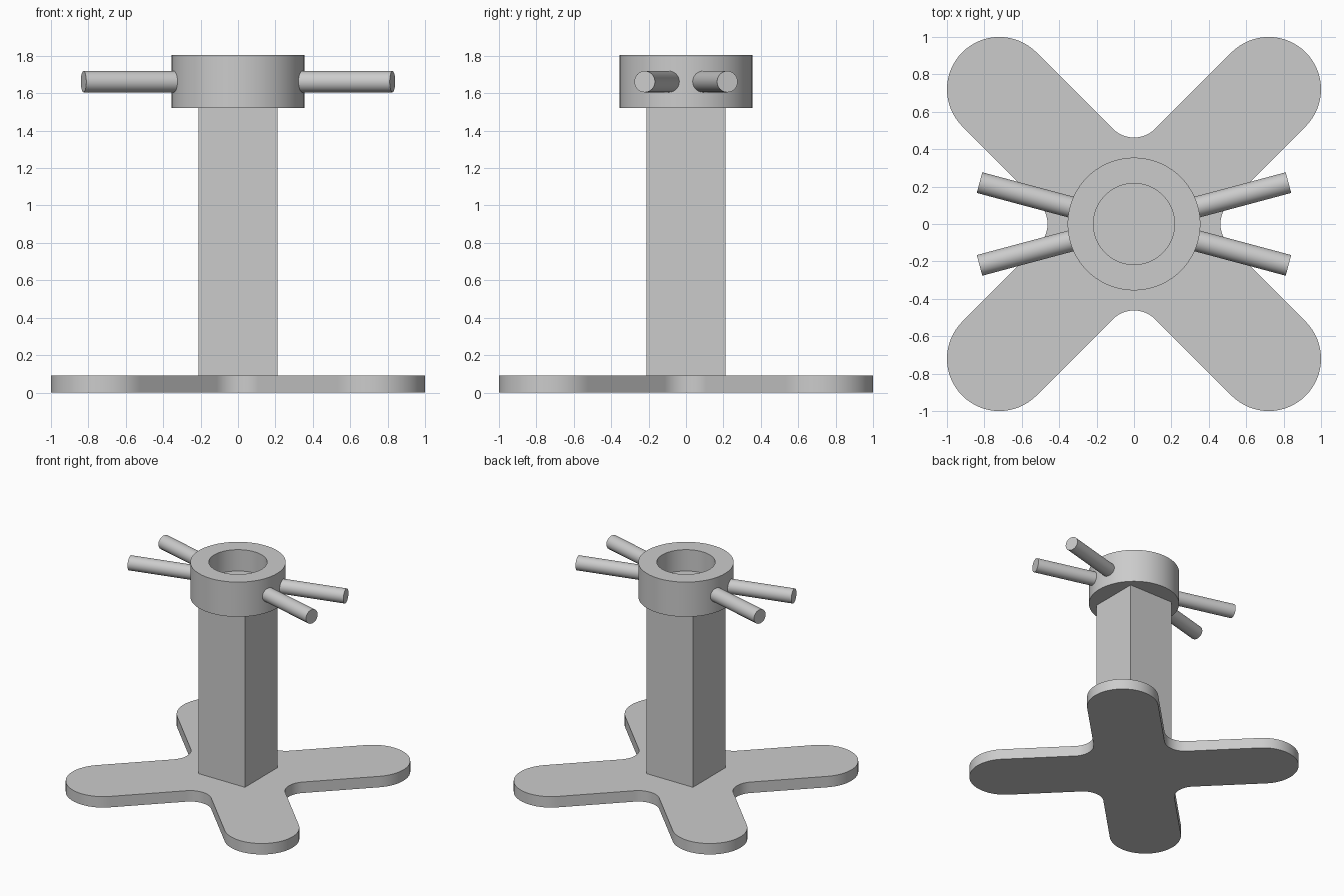
import bpy
import bmesh
from math import pi, sin, cos, sqrt, radians
from mathutils import Matrix, Vector

if "Cube" in bpy.data.objects:
    bpy.data.objects.remove(bpy.data.objects["Cube"])

grey = bpy.data.materials.new("plain_grey")
grey.use_nodes = True
color = (0.6, 0.6, 0.6, 1)
grey.diffuse_color = color
grey.node_tree.nodes["Principled BSDF"].inputs["Base Color"].default_value = color


def finish(bm, name):
    bmesh.ops.recalc_face_normals(bm, faces=bm.faces)
    mesh = bpy.data.meshes.new(name)
    bm.to_mesh(mesh)
    bm.free()
    mesh.materials.append(grey)
    obj = bpy.data.objects.new(name, mesh)
    bpy.context.collection.objects.link(obj)
    bpy.ops.object.select_all(action="DESELECT")
    obj.select_set(True)
    bpy.context.view_layer.objects.active = obj
    bpy.ops.object.shade_smooth_by_angle(angle=radians(30))
    return obj


def arc(cx, cy, r, start, end, steps):
    angles = [start + (end - start) * i / steps for i in range(steps + 1)]
    return [Vector((cx + r * cos(a), cy + r * sin(a), 0)) for a in angles]


# Cross foot: four rounded arms joined by fillets
arm_r, reach, fillet = 0.28, 0.72, 0.16
quarter = arc(reach, reach, arm_r, -pi / 4, 3 * pi / 4, 32)
quarter += arc(0, sqrt(2) * (arm_r + fillet), fillet, -pi / 4, -3 * pi / 4, 12)
bm = bmesh.new()
outline = [Matrix.Rotation(k * pi / 2, 3, "Z") @ p for k in range(4) for p in quarter]
face = bm.faces.new([bm.verts.new(p) for p in outline])
result = bmesh.ops.extrude_face_region(bm, geom=[face])
top = [v for v in result["geom"] if isinstance(v, bmesh.types.BMVert)]
bmesh.ops.translate(bm, verts=top, vec=(0, 0, 0.09))
finish(bm, "cross_foot")

# Square post
bm = bmesh.new()
bottom, height = 0.09, 1.43
bmesh.ops.create_cube(bm, size=1, matrix=Matrix.Translation((0, 0, bottom + height / 2))
                      @ Matrix.Diagonal((0.42, 0.42, height, 1)))
finish(bm, "square_post")

# Round collar with a blind pocket
profile = [(0, 1.63), (0.217, 1.63), (0.217, 1.805), (0.355, 1.805), (0.355, 1.52), (0, 1.52)]
bm = bmesh.new()
points = [bm.verts.new((r, 0, z)) for r, z in profile]
edges = [bm.edges.new(pair) for pair in zip(points, points[1:])]
bmesh.ops.spin(bm, geom=points + edges, axis=(0, 0, 1), cent=(0, 0, 0),
               angle=2 * pi, steps=72)
bmesh.ops.remove_doubles(bm, verts=bm.verts, dist=0.0001)
finish(bm, "collar")

# Four handle rods pointing out from the collar
inner, outer, rod_r = 0.3, 0.855, 0.057
for name, angle in (("back_left", 15), ("back_right", 165),
                    ("front_right", 195), ("front_left", 345)):
    bm = bmesh.new()
    place = (Matrix.Translation((0, 0, 1.662)) @ Matrix.Rotation(radians(angle), 4, "Z")
             @ Matrix.Translation(((inner + outer) / 2, 0, 0)) @ Matrix.Rotation(pi / 2, 4, "Y"))
    bmesh.ops.create_cone(bm, cap_ends=True, segments=32, radius1=rod_r, radius2=rod_r,
                          depth=outer - inner, matrix=place)
    finish(bm, name + "_handle_rod")
